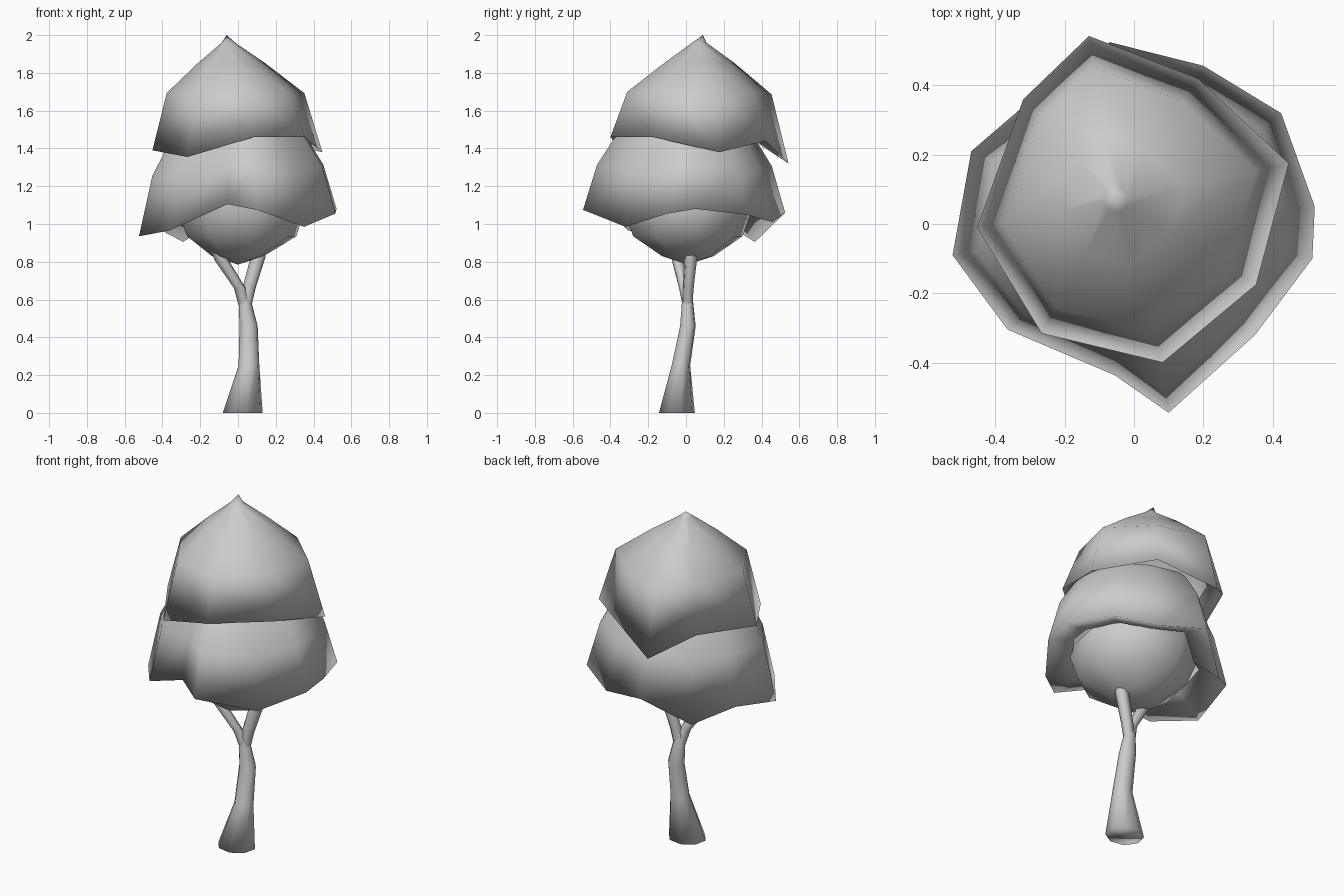
import bpy, math

if "Cube" in bpy.data.objects:
    bpy.data.objects.remove(bpy.data.objects["Cube"])


def loft(name, rings, start=None, end=None, close_base=False):
    """Skin equal-length rings of points; optional tip points or flat base."""
    n = len(rings[0])
    verts = [tuple(p) for r in rings for p in r]
    faces = []
    for k in range(len(rings) - 1):
        for i in range(n):
            j = (i + 1) % n
            faces.append((k*n + i, k*n + j, (k+1)*n + j, (k+1)*n + i))
    if start:
        verts.append(start)
        faces += [(len(verts) - 1, (i + 1) % n, i) for i in range(n)]
    if end:
        top = (len(rings) - 1) * n
        verts.append(end)
        faces += [(top + i, top + (i + 1) % n, len(verts) - 1) for i in range(n)]
    if close_base:
        faces.append(tuple(reversed(range(n))))
    me = bpy.data.meshes.new(name)
    me.from_pydata(verts, [], faces)
    me.shade_smooth()          # the model is smooth over every edge
    ob = bpy.data.objects.new(name, me)
    bpy.context.collection.objects.link(ob)
    return ob


def circle(x, y, z, rx, ry=None, n=8, phase=0.2):
    ry = ry or rx
    return [(x + rx*math.cos(phase + 2*math.pi*i/n),
             y + ry*math.sin(phase + 2*math.pi*i/n), z) for i in range(n)]


def shrink(rim, s, z, follow=0.0, c=(0, 0)):
    """Scaled copy of a rim at height z, keeping part of its waviness."""
    mean = sum(p[2] for p in rim) / len(rim)
    return [(c[0] + (x - c[0])*s, c[1] + (y - c[1])*s, z + (h - mean)*follow)
            for x, y, h in rim]


# Trunk, flared at the foot and slightly bent
loft("trunk", [circle(.025, -.048, 0, .108, .097),
               circle(.058, -.027, .25, .056, .05),
               circle(.056, .01, .46, .049, .042),
               circle(.037, .008, .59, .034, .03),
               circle(.037, .005, .64, .022, .022)], close_base=True)

# Forked branches running up into the crown
loft("left_branch", [circle(.035, .008, .57, .033, .028, 6),
                     circle(.01, -.01, .66, .032, .028, 6),
                     circle(-.088, -.045, .81, .038, .032, 6),
                     circle(-.12, -.055, .88, .03, .03, 6)])
loft("right_branch", [circle(.04, .008, .57, .033, .028, 6),
                      circle(.058, .012, .66, .036, .03, 6),
                      circle(.105, .025, .82, .04, .036, 6),
                      circle(.115, .03, .88, .034, .034, 6)])

# Rounded underside of the crown
loft("crown_underside", [circle(0, .01, .83, .14), circle(.02, .01, .935, .295),
                         circle(.015, .01, 1.06, .34), circle(.01, .01, 1.12, .34)],
     start=(0, .01, .785))

# Lower leaf tier: ragged rim folded under toward the crown underside
low = [(.10, -.545, 1.075), (.35, -.32, .985), (.515, -.10, 1.055), (.522, .05, 1.08),
       (.425, .32, 1.05), (.20, .457, 1.01), (-.07, .525, 1.06), (-.29, .365, .905),
       (-.47, .21, 1.0), (-.524, -.09, .935), (-.365, -.305, .965), (-.055, -.437, 1.105)]
loft("lower_foliage", [shrink(low, .7, 1.08, .5), low, shrink(low, .865, 1.29, .4),
                       shrink(low, .7, 1.44, .2), shrink(low, .62, 1.49)])

# Upper leaf tier: pointed cap, rim folded under toward the lower tier
up = [(-.13, .543, 1.32), (.185, .42, 1.44), (.447, .175, 1.38), (.353, -.175, 1.46),
      (.083, -.40, 1.46), (-.267, -.316, 1.355), (-.453, -.01, 1.39), (-.32, .36, 1.44)]
c = (-.055, .07)
loft("upper_foliage", [shrink(up, .78, 1.48, .5, c), up, shrink(up, .81, 1.695, .1, c),
                       shrink(up, .40, 1.85, 0, c), shrink(up, .08, 1.96, 0, c)],
     end=(-.06, .09, 2.0))
